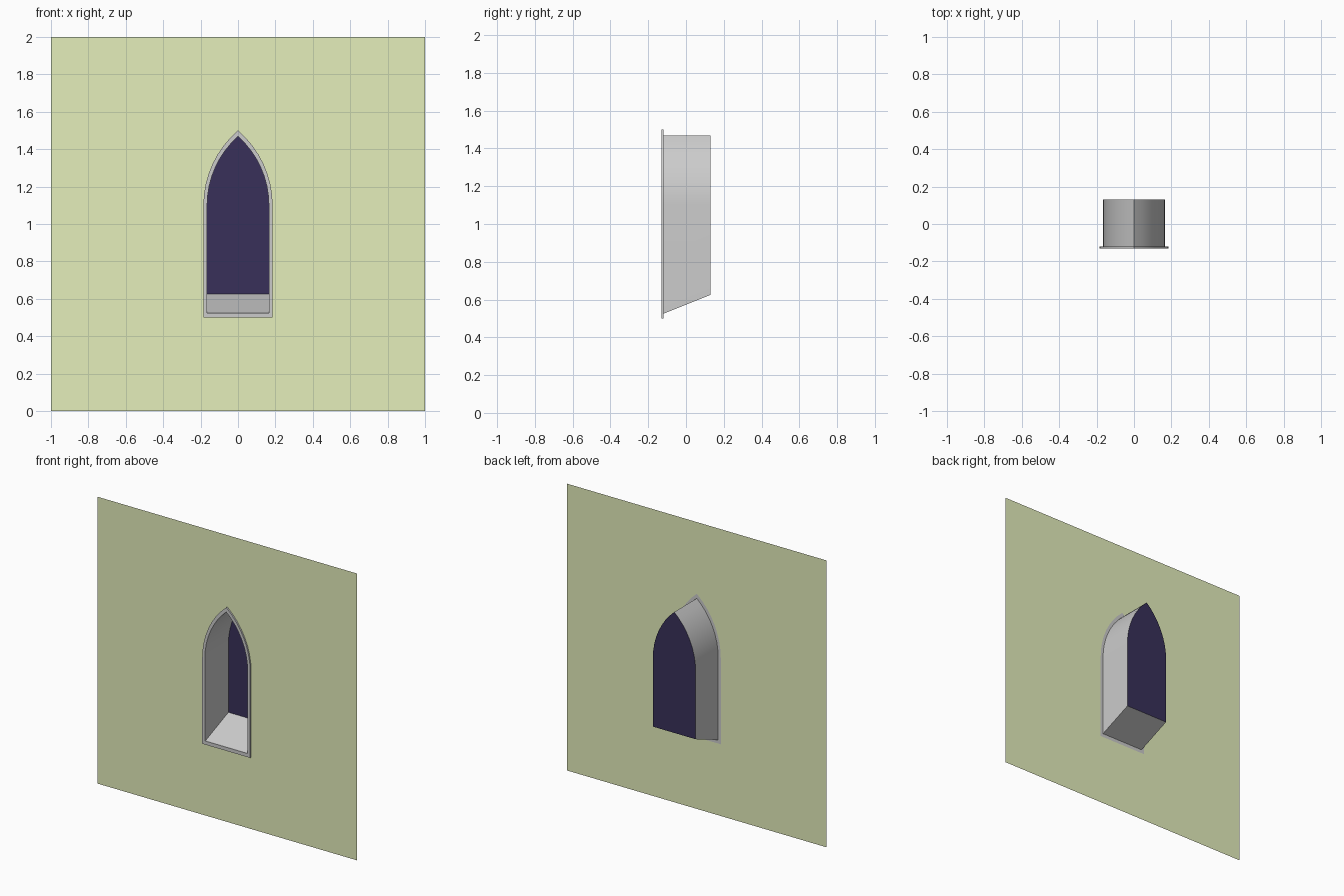
import bpy, math

if "Cube" in bpy.data.objects:
    bpy.data.objects.remove(bpy.data.objects["Cube"])

FRONT, WALL, BACK = -0.13, -0.119, 0.13
SPRING = 1.1      # height where the pointed arch starts
SEGMENTS = 8      # segments per arch side


def lancet(half, bottom, apex):
    """Pointed window outline as (x, z), from bottom left, counter-clockwise."""
    rise = apex - SPRING
    radius = (half * half + rise * rise) / (2 * half)
    end = math.asin(rise / radius)
    right = [(half, bottom)]
    for i in range(SEGMENTS + 1):
        a = end * i / SEGMENTS
        right.append((half - radius + radius * math.cos(a), SPRING + radius * math.sin(a)))
    right[-1] = (0.0, apex)
    left = [(-x, z) for x, z in reversed(right[:-1])]
    return right + left


def at(profile, y):
    return [(x, y, z) for x, z in profile]


def bridge(n, a, b):
    """Quads joining loop a to loop b, given by their first vertex index."""
    return [(a + i, a + (i + 1) % n, b + (i + 1) % n, b + i) for i in range(n)]


def build(name, verts, faces, colour=None, smooth=False):
    mesh = bpy.data.meshes.new(name)
    mesh.from_pydata(verts, [], faces)
    mesh.update()
    if smooth:
        mesh.shade_smooth()
        mesh.set_sharp_from_angle(angle=math.radians(30))
    if colour:
        mat = bpy.data.materials.new(name)
        mat.diffuse_color = (*colour, 1)
        mat.use_nodes = True
        mat.node_tree.nodes["Principled BSDF"].inputs["Base Color"].default_value = mat.diffuse_color
        mesh.materials.append(mat)
    obj = bpy.data.objects.new(name, mesh)
    bpy.context.collection.objects.link(obj)
    return obj


outer = lancet(0.185, 0.50, 1.50)
inner = lancet(0.165, 0.525, 1.468)
rear = lancet(0.165, 0.625, 1.468)
n = len(outer)
top = SEGMENTS + 1     # index of the apex

# Wall sheet with the window opening, made of two mirrored halves
wall_half = [(0, 0), (1, 0), (1, 2), (0, 2)] + outer[top::-1] + [(0, 0.5)]
m = len(wall_half)
wall_verts = at(wall_half, WALL) + at([(-x, z) for x, z in wall_half], WALL)
wall = build("wall", wall_verts,
             [tuple(range(m)), tuple(reversed(range(m, 2 * m)))], (0.78, 0.86, 0.50))

# Thin trim around the opening
trim_verts = at(outer, FRONT) + at(inner, FRONT) + at(inner, WALL) + at(outer, WALL)
build("window_trim", trim_verts,
      bridge(n, 0, n) + bridge(n, n, 2 * n) + bridge(n, 2 * n, 3 * n) + bridge(n, 3 * n, 0),
      smooth=True)

# Deep reveal with a sloping sill
build("window_reveal", at(inner, WALL) + at(rear, BACK), bridge(n, 0, n), smooth=True)

# Dark pane closing the back
build("window_pane", at(rear, BACK), [tuple(range(n))], (0.04, 0.03, 0.10))
